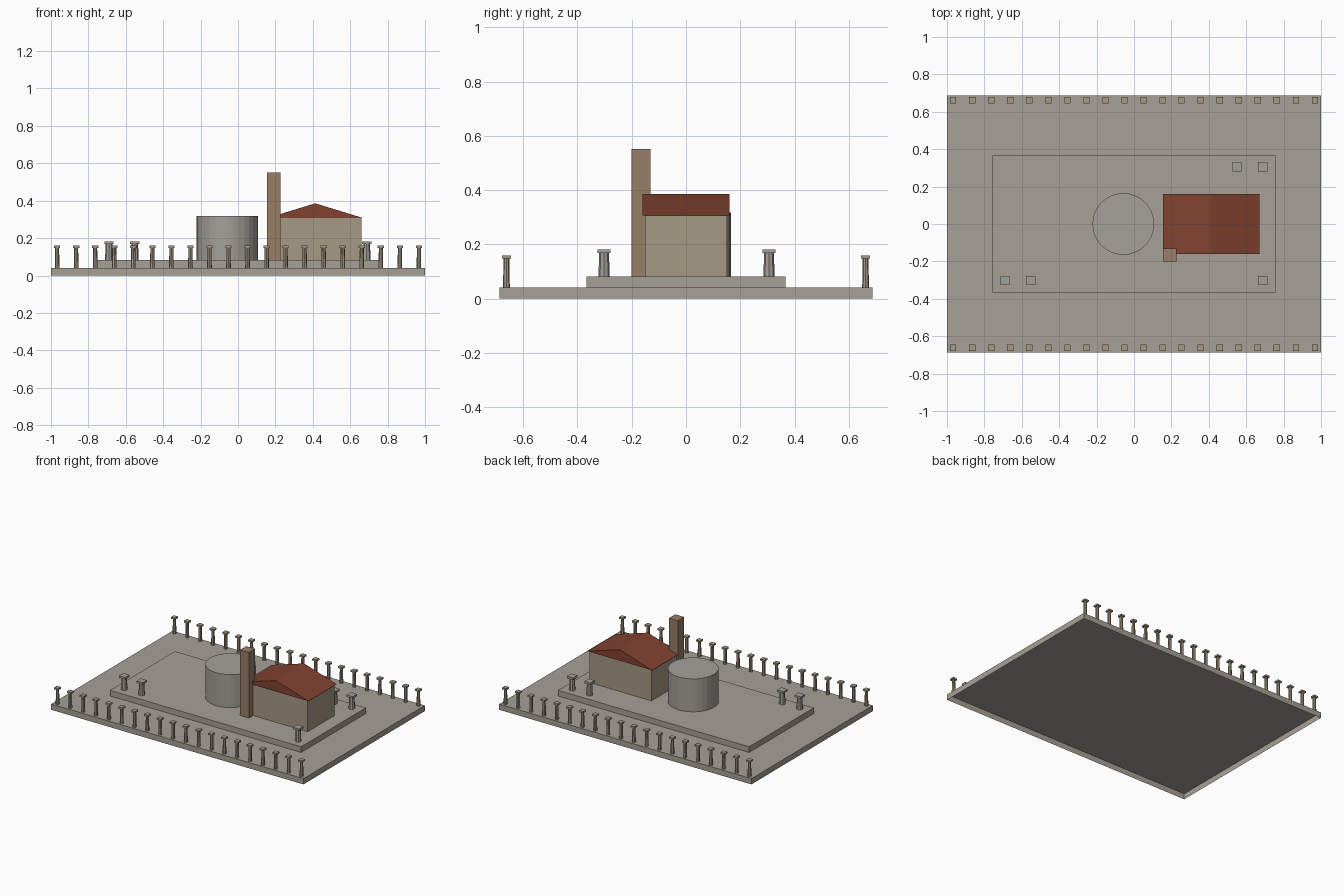
import bpy
import bmesh

if "Cube" in bpy.data.objects:
    bpy.data.objects.remove(bpy.data.objects["Cube"])


def material(name, rgb):
    m = bpy.data.materials.new(name)
    m.diffuse_color = (*rgb, 1)
    m.use_nodes = True
    m.node_tree.nodes["Principled BSDF"].inputs["Base Color"].default_value = m.diffuse_color
    return m


STONE = material("stone", (0.38, 0.35, 0.305))
DRUM = material("drum_stone", (0.37, 0.355, 0.32))
PLASTER = material("plaster", (0.38, 0.32, 0.23))
BRICK = material("brick", (0.31, 0.21, 0.135))
TILE = material("roof_tile", (0.22, 0.055, 0.03))


def mesh(name, verts, faces, mat):
    me = bpy.data.meshes.new(name)
    me.from_pydata(verts, [], faces)
    me.materials.append(mat)
    ob = bpy.data.objects.new(name, me)
    bpy.context.collection.objects.link(ob)
    return ob


def box(name, x, y, z, mat, bottom=False):
    # block, open underneath unless asked otherwise
    verts = [(a, b, c) for a in x for b in y for c in z]
    faces = [(0, 1, 3, 2), (4, 6, 7, 5), (0, 4, 5, 1), (2, 3, 7, 6), (1, 5, 7, 3)]
    if bottom:
        faces.append((0, 2, 6, 4))
    return mesh(name, verts, faces, mat)


def cone(name, x, y, z0, z1, r0, r1, sides, mat):
    # tapered cylinder, open underneath
    bm = bmesh.new()
    bmesh.ops.create_cone(bm, cap_ends=True, segments=sides, radius1=r0,
                          radius2=r1, depth=z1 - z0)
    bm.normal_update()
    under = [f for f in bm.faces if f.normal.z < -0.9]
    bmesh.ops.delete(bm, geom=under, context='FACES_ONLY')
    ob = mesh(name, [], [], mat)
    bm.to_mesh(ob.data)
    bm.free()
    ob.location = (x, y, (z0 + z1) / 2)
    return ob


def column(name, x, y, z0, z1, r, cap, cap_h, mat):
    # tapered shaft with a square capital
    cone(name + "_shaft", x, y, z0, z1 - cap_h, r, r * 0.85, 8, mat)
    h = cap / 2
    box(name + "_capital", (x - h, x + h), (y - h, y + h), (z1 - cap_h, z1), mat, True)


# stepped ground platform
box("courtyard", (-1, 1), (-0.687, 0.687), (0, 0.041), STONE)
box("podium", (-0.757, 0.757), (-0.366, 0.366), (0.041, 0.082), STONE)

# round drum
cone("round_hall", -0.057, 0, 0.082, 0.318, 0.165, 0.165, 32, DRUM)

# house with gabled roof, ridge along y
box("house_walls", (0.167, 0.659), (-0.152, 0.152), (0.082, 0.307), PLASTER)
xs, zs = (0.156, 0.67, 0.413), (0.307, 0.307, 0.386)
roof = [(x, y, z) for y in (-0.16, 0.16) for x, z in zip(xs, zs)]
mesh("house_roof", roof,
     [(0, 1, 2), (3, 5, 4), (0, 3, 4, 1), (1, 4, 5, 2), (2, 5, 3, 0)], TILE)

# bell tower
box("tower", (0.156, 0.226), (-0.2, -0.13), (0.082, 0.552), BRICK)

# colonnades along the front and back edges
for side in (-1, 1):
    for i in range(20):
        column("colonnade", -0.967 + i * 0.1018, side * 0.662,
               0.041, 0.16, 0.0125, 0.033, 0.012, PLASTER)

# surviving large columns on the podium
for x, y in ((-0.69, -0.302), (-0.552, -0.302), (0.688, -0.302),
             (0.688, 0.306), (0.55, 0.306)):
    column("podium_column", x, y, 0.082, 0.182, 0.021, 0.049, 0.014, DRUM)
